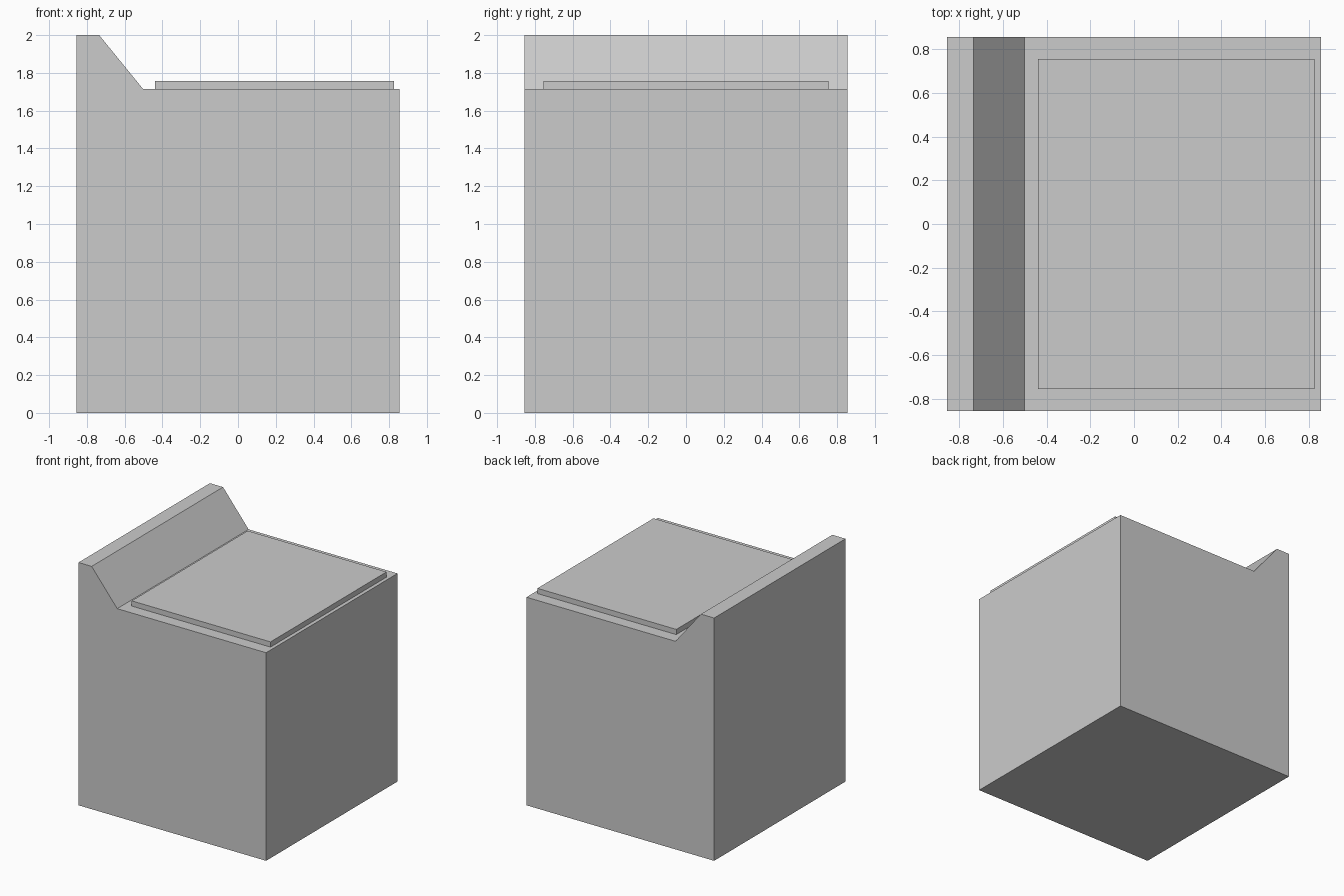
import bpy, bmesh

if "Cube" in bpy.data.objects:
    bpy.data.objects.remove(bpy.data.objects["Cube"])


def extrude_profile(name, profile, half_depth):
    """Extrude an (x, z) outline along y, centred on y = 0."""
    bm = bmesh.new()
    face = bm.faces.new([bm.verts.new((x, -half_depth, z)) for x, z in profile])
    out = bmesh.ops.extrude_face_region(bm, geom=[face])
    moved = [v for v in out["geom"] if isinstance(v, bmesh.types.BMVert)]
    bmesh.ops.translate(bm, verts=moved, vec=(0, 2 * half_depth, 0))
    bmesh.ops.recalc_face_normals(bm, faces=bm.faces)
    mesh = bpy.data.meshes.new(name)
    bm.to_mesh(mesh)
    bm.free()
    obj = bpy.data.objects.new(name, mesh)
    bpy.context.collection.objects.link(obj)
    return obj


HALF = 0.855
TOP = 1.714

# Cabinet with the sloped control panel along its left edge
extrude_profile("cabinet", [
    (-HALF, 0), (HALF, 0), (HALF, TOP),
    (-0.502, TOP), (-0.735, 2.0), (-HALF, 2.0),
], HALF)

# Thin lid resting on the cabinet top
extrude_profile("lid", [
    (-0.44, TOP), (0.825, TOP), (0.825, 1.757), (-0.44, 1.757),
], 0.755)
